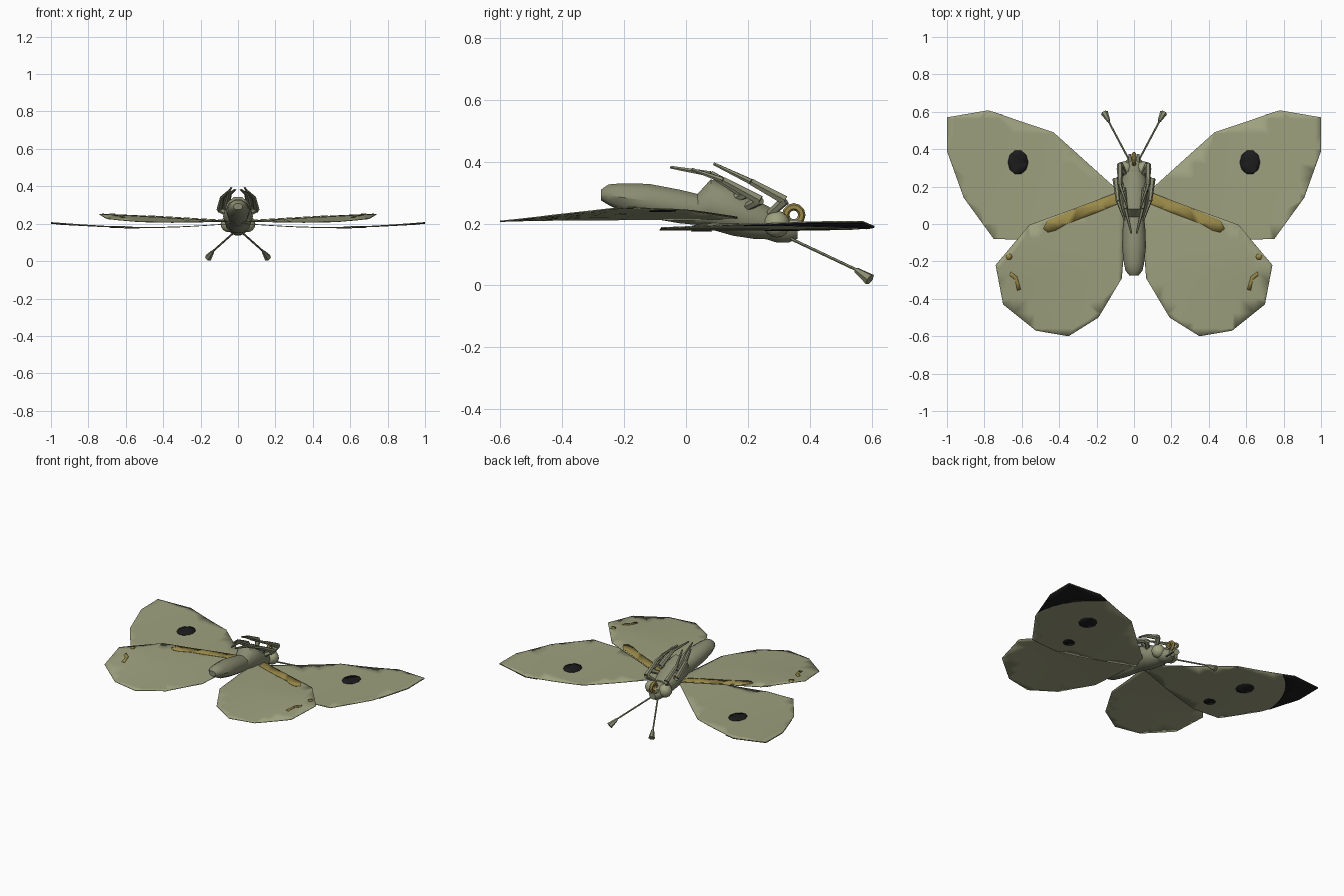
import bpy, bmesh, math
from mathutils import Vector

if "Cube" in bpy.data.objects:
    bpy.data.objects.remove(bpy.data.objects["Cube"])


def material(name, rgb):
    m = bpy.data.materials.new(name)
    m.diffuse_color = (*rgb, 1)
    m.use_nodes = True
    m.node_tree.nodes["Principled BSDF"].inputs["Base Color"].default_value = m.diffuse_color
    return m


OLIVE = material("pale olive", (0.34, 0.355, 0.21))
BODY = material("grey olive", (0.25, 0.26, 0.165))
GOLD = material("dull gold", (0.32, 0.25, 0.065))
BLACK = material("soft black", (0.012, 0.012, 0.012))


def finish(bm, name, mat, smooth=None):
    me = bpy.data.meshes.new(name)
    bm.to_mesh(me)
    bm.free()
    ob = bpy.data.objects.new(name, me)
    bpy.context.collection.objects.link(ob)
    me.materials.append(mat)
    if smooth:
        bpy.ops.object.select_all(action='DESELECT')
        ob.select_set(True)
        bpy.context.view_layer.objects.active = ob
        bpy.ops.object.shade_smooth_by_angle(angle=math.radians(smooth))
    return ob


# gentle curvature of the two wing pairs
def fore_z(x, y):
    return 0.203 - 0.024 * math.sin(math.pi * min(x, 1)) + 0.01 * max(0, y - 0.2) * x


def hind_z(x, y):
    fall = min(1, max(0, 1 + (y + 0.2) / 0.45))
    return 0.212 + 0.043 * (x / 0.74) * fall - 0.012 * max(0, -y)


def sheet(name, outline, zf, mat, side, lift=0.0, thick=0.004):
    bm = bmesh.new()
    f = bm.faces.new([bm.verts.new((x, y, 0)) for x, y in outline])
    f.normal_update()
    if f.normal.z < 0:
        f.normal_flip()
    bmesh.ops.triangulate(bm, faces=[f])
    for axis in (0, 1):
        for i in range(-8, 13):
            co, no = Vector(), Vector()
            co[axis], no[axis] = i * 0.08 + 0.003, 1
            bmesh.ops.bisect_plane(bm, geom=bm.verts[:] + bm.edges[:] + bm.faces[:],
                                   plane_co=co, plane_no=no)
    for v in bm.verts:
        v.co.z = zf(v.co.x, v.co.y) + lift
        v.co.x *= side
    if side < 0:
        bmesh.ops.reverse_faces(bm, faces=bm.faces[:])
    ob = finish(bm, name, mat, 30)
    mod = ob.modifiers.new("thickness", 'SOLIDIFY')
    mod.thickness, mod.offset = thick, 0
    return ob


def oval(cx, cy, rx, ry, n=10):
    return [(cx + rx * math.cos(a * math.tau / n), cy + ry * math.sin(a * math.tau / n))
            for a in range(n)]


def loft(name, rings, mat, n=10, smooth=40):
    # rings: centre, two half-axis vectors
    bm = bmesh.new()
    loops = [[bm.verts.new(c + u * math.cos(k * math.tau / n) + w * math.sin(k * math.tau / n))
              for k in range(n)] for c, u, w in rings]
    for a, b in zip(loops, loops[1:]):
        for k in range(n):
            bm.faces.new((a[k], a[(k + 1) % n], b[(k + 1) % n], b[k]))
    bm.faces.new(loops[0])
    bm.faces.new(loops[-1])
    bmesh.ops.recalc_face_normals(bm, faces=bm.faces[:])
    return finish(bm, name, mat, smooth)


def rod(name, a, b, r1, r2, mat, side, n=6):
    a, b = (Vector((p[0] * side, p[1], p[2])) for p in (a, b))
    d = (b - a).normalized()
    u = d.cross(Vector((0, 0, 1))).normalized()
    w = d.cross(u)
    loft(name, [(a, u * r1, w * r1), (b, u * r2, w * r2)], mat, n)


def ball(name, pos, r, mat):
    bm = bmesh.new()
    bmesh.ops.create_uvsphere(bm, u_segments=12, v_segments=8, radius=r)
    ob = finish(bm, name, mat, 60)
    ob.location = pos


def body_part(name, rows, mat):
    loft(name, [(Vector((0, y, z)), Vector((rx, 0, 0)), Vector((0, 0, rz)))
                for y, z, rx, rz in rows], mat)


# body: y, centre z, half width, half height
body_part("abdomen", [(-0.275, 0.292, 0.025, 0.018), (-0.25, 0.293, 0.045, 0.035),
                      (-0.21, 0.285, 0.054, 0.047), (-0.12, 0.273, 0.064, 0.058),
                      (-0.02, 0.255, 0.06, 0.057), (0.07, 0.24, 0.05, 0.05)], BODY)
body_part("thorax", [(0.03, 0.24, 0.05, 0.05), (0.08, 0.262, 0.072, 0.085),
                     (0.15, 0.24, 0.08, 0.083), (0.22, 0.215, 0.074, 0.068),
                     (0.28, 0.198, 0.055, 0.052)], BODY)
body_part("head", [(0.25, 0.195, 0.045, 0.045), (0.29, 0.19, 0.062, 0.053),
                   (0.33, 0.178, 0.05, 0.042), (0.36, 0.172, 0.022, 0.022)], BODY)

# coiled tongue
bpy.ops.mesh.primitive_torus_add(location=(0, 0.348, 0.228), rotation=(0, math.pi / 2, 0),
                                 major_radius=0.026, minor_radius=0.012,
                                 major_segments=12, minor_segments=6)
tongue = bpy.context.object
tongue.name = "coiled_tongue"
tongue.data.materials.append(GOLD)

FORE = [(0.03, 0.13), (0.08, 0.175), (0.43, 0.49), (0.78, 0.608), (1.0, 0.57), (1.0, 0.39),
        (0.91, 0.14), (0.75, -0.08), (0.55, -0.085), (0.3, -0.02), (0.03, 0.06)]
HIND = [(0.03, 0.17), (0.1, 0.165), (0.3, 0.09), (0.56, -0.005), (0.74, -0.22), (0.70, -0.43),
        (0.525, -0.57), (0.35, -0.6), (0.19, -0.5), (0.065, -0.29), (0.05, -0.1), (0.03, 0.05)]
TIP = [(0.4 + 0.53 * math.cos(math.radians(a)), 0.15 + 0.53 * math.sin(math.radians(a)))
       for a in range(55, 3, -6)]
TIP = [(0.78, 0.608)] + TIP + [(0.927, 0.187), (1.0, 0.39), (1.0, 0.57)]
STREAK = [(0.08, 0.165), (0.1, 0.163), (0.3, 0.087), (0.46, 0.02), (0.485, -0.025),
          (0.46, -0.045), (0.42, -0.035), (0.36, 0.0), (0.2, 0.06), (0.08, 0.11)]
STROKE = [(0.605, -0.35), (0.625, -0.355), (0.635, -0.3), (0.665, -0.275), (0.66, -0.255),
          (0.625, -0.28)]

LEGS = {"front": [(0.05, 0.27, 0.23), (0.075, 0.32, 0.275), (0.075, 0.21, 0.335), (0.035, 0.09, 0.393)],
        "middle": [(0.05, 0.19, 0.25), (0.098, 0.24, 0.275), (0.085, 0.12, 0.34), (0.05, 0.02, 0.375)],
        "rear": [(0.04, 0.13, 0.27), (0.06, 0.19, 0.295), (0.045, 0.08, 0.36), (0.014, -0.05, 0.382)]}

for s, tag in ((1, "right"), (-1, "left")):
    # wings and their markings
    sheet(f"{tag}_forewing", FORE, fore_z, OLIVE, s)
    sheet(f"{tag}_hindwing", HIND, hind_z, OLIVE, s)
    sheet(f"{tag}_wing_spot_top", oval(0.62, 0.33, 0.055, 0.066), fore_z, BLACK, s, 0.004, 0.002)
    sheet(f"{tag}_wing_spot_under", oval(0.63, 0.31, 0.055, 0.06), fore_z, BLACK, s, -0.004, 0.002)
    sheet(f"{tag}_small_spot_under", oval(0.565, 0.05, 0.038, 0.035), fore_z, BLACK, s, -0.004, 0.002)
    sheet(f"{tag}_dark_tip_under", TIP, fore_z, BLACK, s, -0.004, 0.002)
    sheet(f"{tag}_hind_spot_under", oval(0.57, -0.075, 0.035, 0.045), hind_z, BLACK, s, -0.004, 0.002)
    sheet(f"{tag}_gold_streak", STREAK, hind_z, GOLD, s, 0.004, 0.002)
    sheet(f"{tag}_gold_stroke", STROKE, hind_z, GOLD, s, 0.004, 0.002)
    sheet(f"{tag}_gold_dot", oval(0.668, -0.175, 0.018, 0.018, 6), hind_z, GOLD, s, 0.004, 0.002)
    # eyes, feelers and mouth feelers
    ball(f"{tag}_eye", (s * 0.05, 0.293, 0.198), 0.043, OLIVE)
    rod(f"{tag}_antenna", (0.025, 0.34, 0.15), (0.142, 0.56, 0.046), 0.005, 0.005, BODY, s)
    rod(f"{tag}_antenna_club", (0.135, 0.55, 0.05), (0.158, 0.594, 0.019), 0.009, 0.02, BODY, s)
    rod(f"{tag}_mouth_feeler", (0.02, 0.31, 0.2), (0.022, 0.375, 0.205), 0.014, 0.007, OLIVE, s)
    # legs
    for leg, p in LEGS.items():
        rod(f"{tag}_{leg}_leg_base", p[0], p[1], 0.013, 0.016, BODY, s)
        rod(f"{tag}_{leg}_leg_thigh", p[1], p[2], 0.017, 0.012, BODY, s)
        rod(f"{tag}_{leg}_leg_foot", p[2], p[3], 0.01, 0.005, BODY, s)
